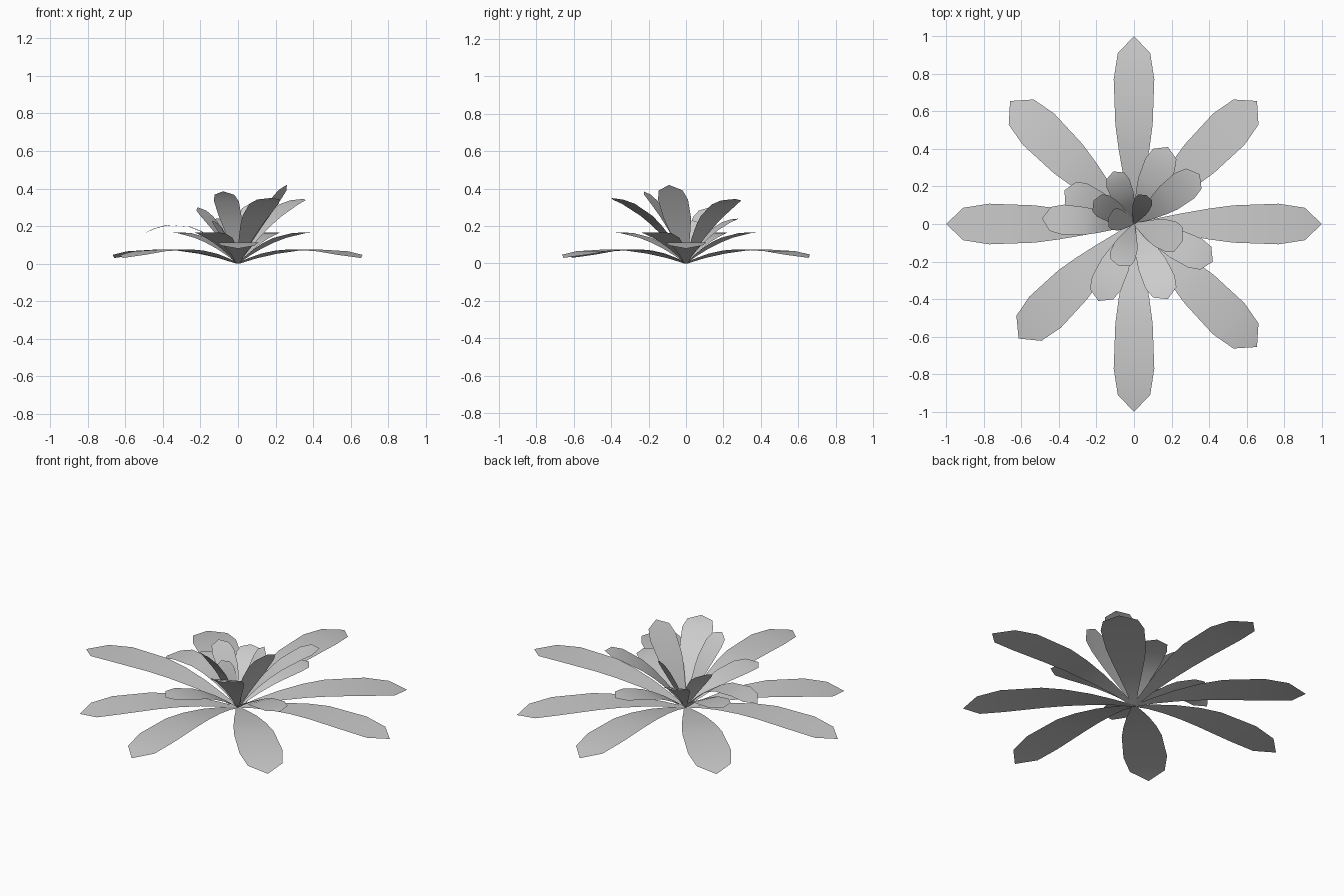
import bpy
from math import hypot

if "Cube" in bpy.data.objects:
    bpy.data.objects.remove(bpy.data.objects["Cube"])

# Leaf outline: (fraction along the leaf, fraction of half width)
OUTLINE = [(0, .1), (.12, .28), (.25, .52), (.4, .76), (.53, .92), (.77, 1), (.91, .8)]


def leaf(name, tip, half_width, arch):
    """Thin flat-section leaf from the origin to tip, bowed upward by arch."""
    x, y, z = tip
    r = hypot(x, y)
    px, py = -y / r, x / r
    verts, faces = [], []
    for t, w in OUTLINE:
        h = z * t + arch * t * (1 - t)
        for s in (1, -1):
            verts.append((x * t + s * px * w * half_width,
                          y * t + s * py * w * half_width, h))
    verts.append(tip)
    n = len(OUTLINE)
    for i in range(n - 1):
        a = 2 * i
        faces.append((a, a + 1, a + 3, a + 2))
    faces.append((2 * n - 2, 2 * n - 1, 2 * n))
    mesh = bpy.data.meshes.new(name)
    mesh.from_pydata(verts, [], faces)
    mesh.shade_smooth()
    ob = bpy.data.objects.new(name, mesh)
    bpy.context.collection.objects.link(ob)
    return ob


# Long outer leaves along the axes
for i, (x, y) in enumerate([(1, 0), (0, 1), (-1, 0), (0, -1)]):
    leaf(f"outer_leaf_{i + 1}", (x, y, .08), .108, .28)

# Long lower leaves on the diagonals
for i, (x, y) in enumerate([(.655, .655), (-.66, .655), (-.615, -.61), (.655, -.655)]):
    leaf(f"diagonal_leaf_{i + 1}", (x, y, .03), .118, .24)

# Short, nearly flat middle leaves
for i, (x, y) in enumerate([(.18, .41), (-.37, .18), (-.19, -.41), (.42, -.2)]):
    leaf(f"middle_leaf_{i + 1}", (x, y, .165), .085, .2)
leaf("side_leaf", (-.49, .03, .165), .08, .44)

# Upright leaves: tip, half width, arch
upright = [((.35, .265, .345), .085, .28), ((.18, -.4, .35), .085, .28),
           ((-.08, -.225, .385), .07, .2), ((.26, -.09, .42), .085, .1),
           ((-.11, .28, .24), .065, .2), ((-.215, .125, .3), .065, .12)]
for i, (tip, w, arch) in enumerate(upright):
    leaf(f"upright_leaf_{i + 1}", tip, w, arch)

# Small heart leaves at the centre
leaf("heart_leaf_1", (-.135, .035, .23), .06, .08)
leaf("heart_leaf_2", (.065, .155, .32), .05, .05)
